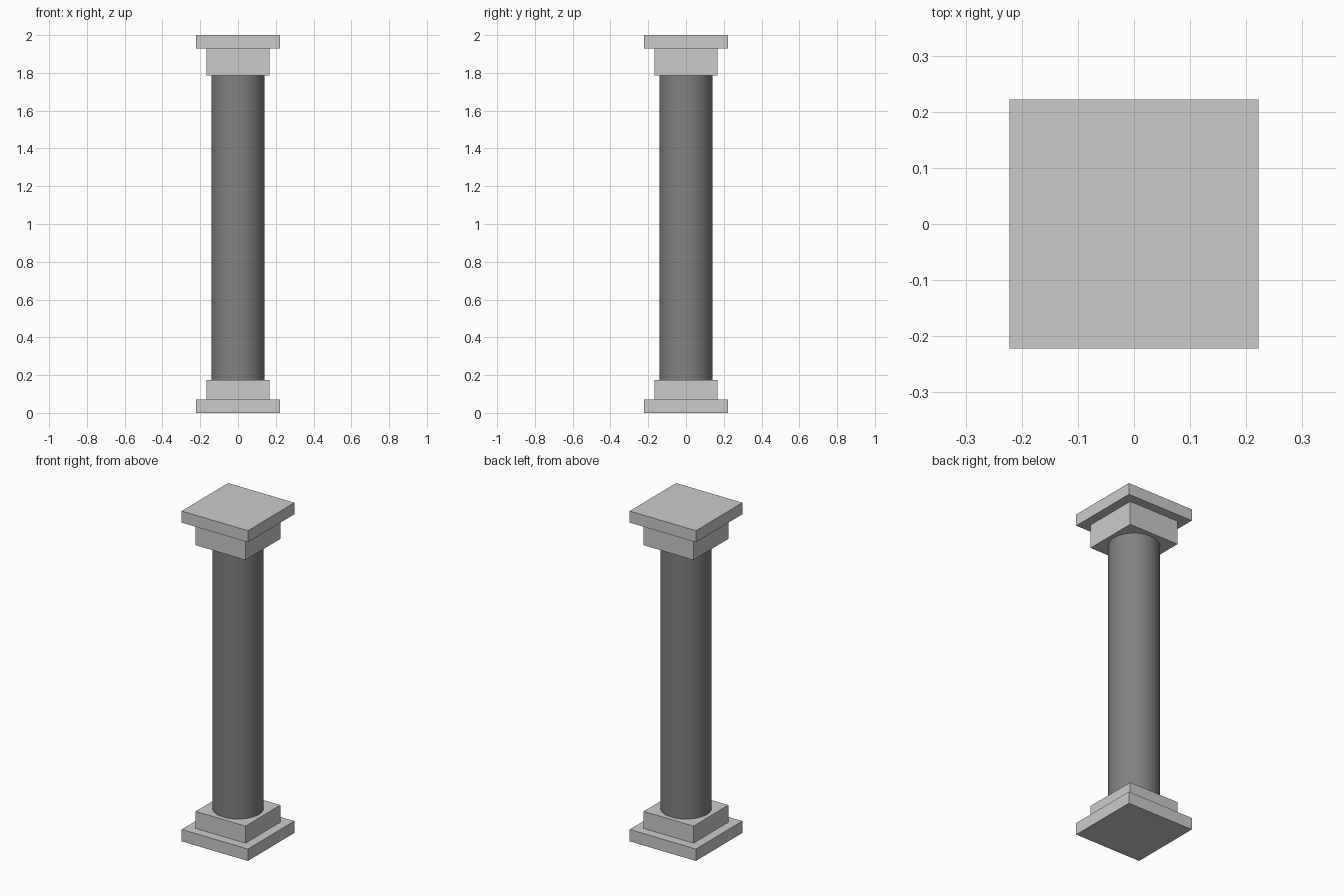
import bpy
import math

if "Cube" in bpy.data.objects:
    bpy.data.objects.remove(bpy.data.objects["Cube"])


def square_block(name, width, bottom, top):
    bpy.ops.mesh.primitive_cube_add(size=1, location=(0, 0, (bottom + top) / 2))
    block = bpy.context.object
    block.name = name
    block.scale = (width, width, top - bottom)
    bpy.ops.object.transform_apply(location=False, rotation=False, scale=True)
    return block


# Stepped base
square_block("base_plinth", 0.444, 0.0, 0.072)
square_block("base_block", 0.334, 0.072, 0.175)

# Stepped capital
square_block("capital_block", 0.334, 1.787, 1.93)
square_block("capital_slab", 0.444, 1.93, 2.0)

# Round shaft in darker stone, running between base and capital
bottom, top = 0.175, 1.787
bpy.ops.mesh.primitive_cylinder_add(vertices=32, radius=0.141, depth=top - bottom,
                                    location=(0, 0, (bottom + top) / 2))
shaft = bpy.context.object
shaft.name = "shaft"
bpy.ops.object.shade_smooth_by_angle(angle=math.radians(30))
dark_stone = bpy.data.materials.new("dark_stone")
dark_stone.diffuse_color = (0.22, 0.22, 0.22, 1)
dark_stone.use_nodes = True
dark_stone.node_tree.nodes["Principled BSDF"].inputs["Base Color"].default_value = dark_stone.diffuse_color
shaft.data.materials.append(dark_stone)
